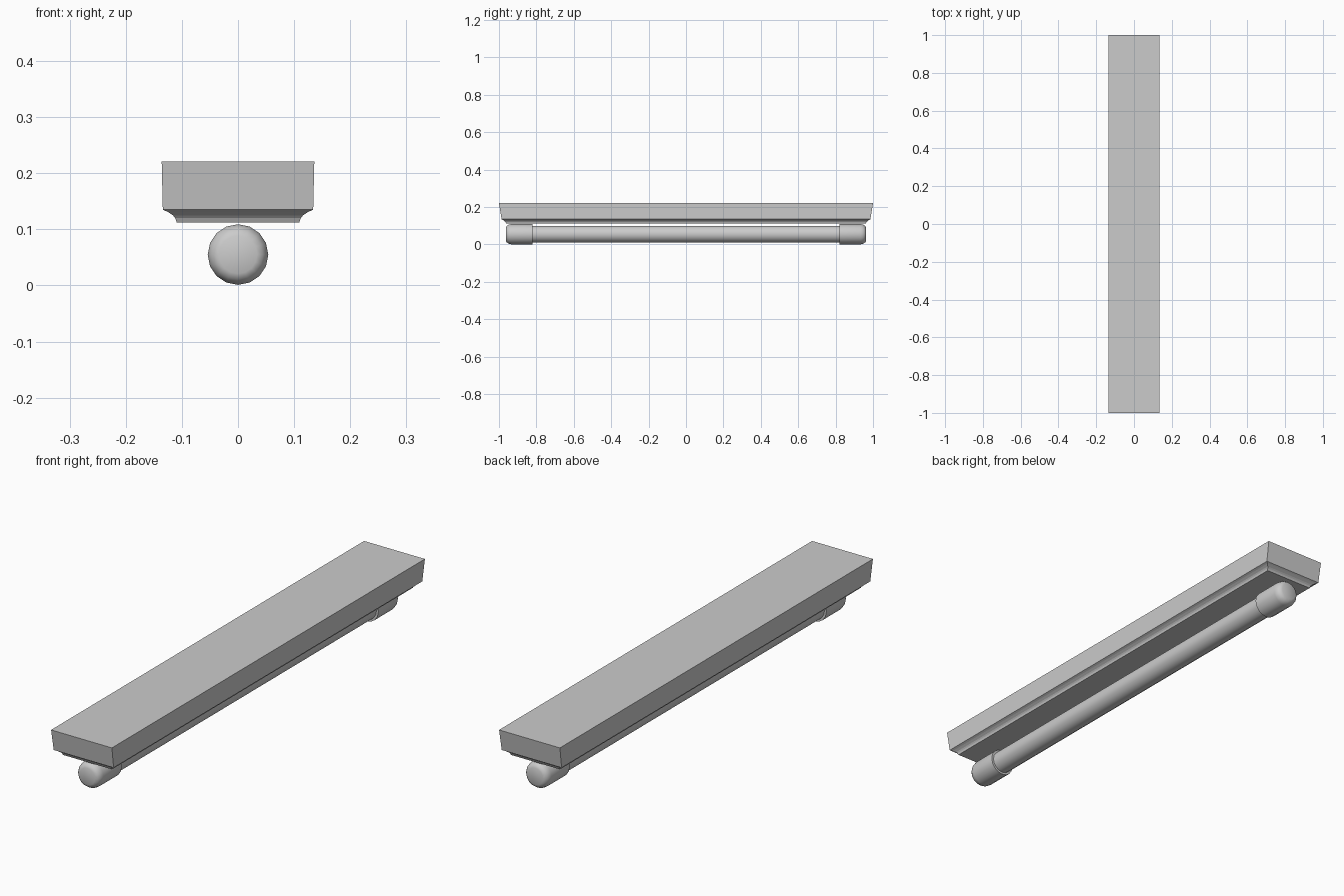
import bpy
import bmesh
from math import cos, sin, tau, radians

cube = bpy.data.objects.get("Cube")
if cube:
    bpy.data.objects.remove(cube, do_unlink=True)

grey = bpy.data.materials.new("light grey")
grey.use_nodes = True
COLOUR = (0.6, 0.6, 0.6, 1)
grey.diffuse_color = COLOUR
grey.node_tree.nodes["Principled BSDF"].inputs["Base Color"].default_value = COLOUR


def loft(name, rings, smooth_angle=None):
    """Skin a stack of closed rings and cap both ends."""
    bm = bmesh.new()
    loops = [[bm.verts.new(p) for p in ring] for ring in rings]
    for a, b in zip(loops, loops[1:]):
        for i in range(len(a)):
            j = (i + 1) % len(a)
            bm.faces.new((a[i], a[j], b[j], b[i]))
    bm.faces.new(loops[0])
    bm.faces.new(loops[-1])
    bmesh.ops.recalc_face_normals(bm, faces=bm.faces)
    mesh = bpy.data.meshes.new(name)
    bm.to_mesh(mesh)
    bm.free()
    mesh.materials.append(grey)
    obj = bpy.data.objects.new(name, mesh)
    bpy.context.collection.objects.link(obj)
    if smooth_angle:
        bpy.ops.object.select_all(action='DESELECT')
        obj.select_set(True)
        bpy.context.view_layer.objects.active = obj
        bpy.ops.object.shade_smooth_by_angle(angle=radians(smooth_angle))
    return obj


def rectangle(x, y, z):
    return [(-x, -y, z), (x, -y, z), (x, y, z), (-x, y, z)]


AXIS_Z = 0.055
SIDES = 16


def circle(y, r):
    return [(r * cos(tau * i / SIDES), y, AXIS_Z + r * sin(tau * i / SIDES))
            for i in range(SIDES)]


# Tapered housing with a coved lower edge
housing_profile = [(0.136, 1.0, 0.221), (0.134, 0.986, 0.135), (0.125, 0.979, 0.131),
                   (0.116, 0.97, 0.125), (0.112, 0.965, 0.12), (0.109, 0.961, 0.112)]
loft("housing", [rectangle(*p) for p in housing_profile])

# Long lamp tube
loft("lamp_tube", [circle(-0.84, 0.045), circle(0.84, 0.045)], 40)

# Rounded end sockets
socket_profile = [(0.82, 0.054), (0.935, 0.054), (0.948, 0.051),
                  (0.958, 0.044), (0.963, 0.034)]
for name, side in (("front_socket", -1), ("back_socket", 1)):
    loft(name, [circle(side * y, r) for y, r in socket_profile], 50)
